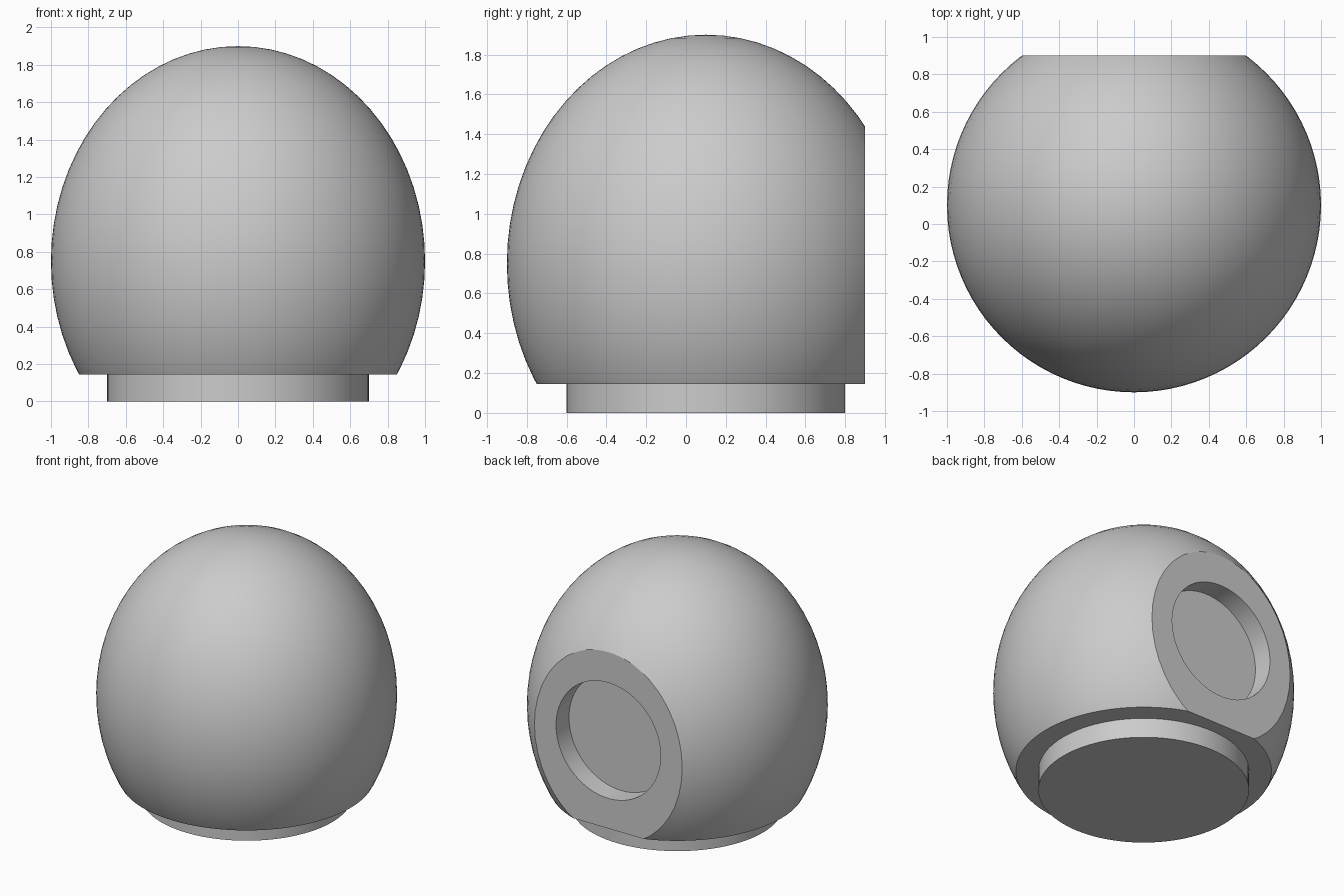
import bpy, bmesh, math

if "Cube" in bpy.data.objects:
    bpy.data.objects.remove(bpy.data.objects["Cube"])

CENTRE_Y = 0.1      # axis of the round body
BOTTOM_Z = 0.145    # flat underside of the body
BACK_Y = 0.9        # flat back face


def shade(obj):
    bpy.ops.object.select_all(action='DESELECT')
    obj.select_set(True)
    bpy.context.view_layer.objects.active = obj
    bpy.ops.object.shade_smooth_by_angle(angle=math.radians(30))


def cylinder(name, radius, depth, location, rotation=(0, 0, 0)):
    bpy.ops.mesh.primitive_cylinder_add(vertices=96, radius=radius, depth=depth,
                                        location=location, rotation=rotation)
    obj = bpy.context.object
    obj.name = name
    return obj


# Egg-shaped body
bpy.ops.mesh.primitive_uv_sphere_add(segments=96, ring_count=36, radius=1)
body = bpy.context.object
body.name = "body"
bm = bmesh.new()
bm.from_mesh(body.data)
bmesh.ops.scale(bm, vec=(1, 1, 1.15), verts=bm.verts)
bmesh.ops.translate(bm, vec=(0, CENTRE_Y, 0.75), verts=bm.verts)

# Flat cuts for the underside and the back
for point, normal in (((0, 0, BOTTOM_Z), (0, 0, -1)), ((0, BACK_Y, 0), (0, 1, 0))):
    cut = bmesh.ops.bisect_plane(bm, geom=bm.verts[:] + bm.edges[:] + bm.faces[:],
                                 plane_co=point, plane_no=normal, clear_outer=True)
    edges = [e for e in cut['geom_cut'] if isinstance(e, bmesh.types.BMEdge)]
    bmesh.ops.contextual_create(bm, geom=edges)
bmesh.ops.recalc_face_normals(bm, faces=bm.faces)
bm.to_mesh(body.data)
bm.free()

# Round recess in the back face
cutter = cylinder("recess_cutter", 0.424, 0.30, (0, BACK_Y, 0.79), (math.pi / 2, 0, 0))
cutter.hide_render = True
mod = body.modifiers.new("recess", 'BOOLEAN')
mod.operation = 'DIFFERENCE'
mod.solver = 'EXACT'
mod.object = cutter
bpy.context.view_layer.objects.active = body
bpy.ops.object.modifier_apply(modifier=mod.name)
bpy.data.objects.remove(cutter)
shade(body)

# Short round foot
foot = cylinder("foot", 0.7, BOTTOM_Z, (0, CENTRE_Y, BOTTOM_Z / 2))
shade(foot)
